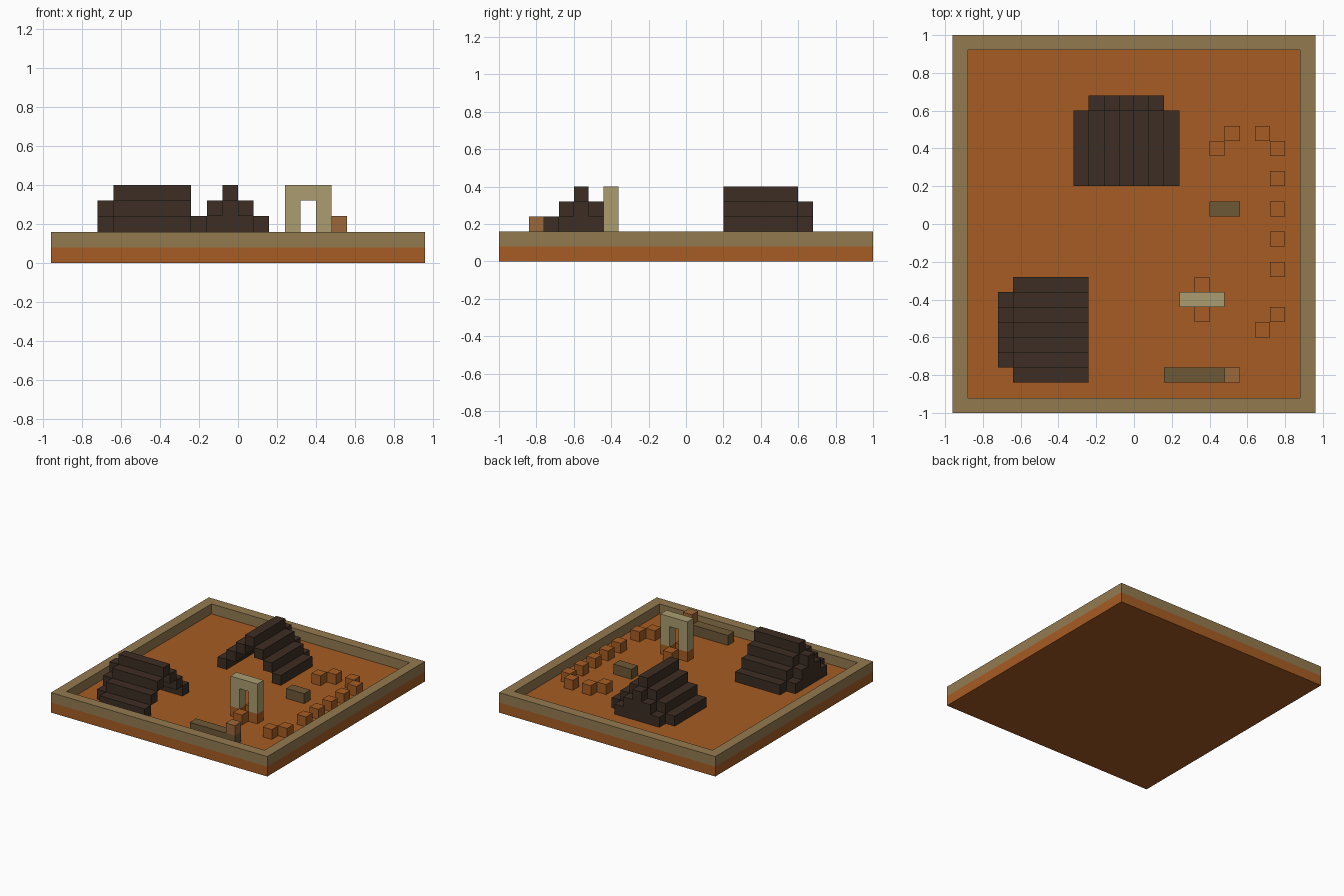
import bpy
import bmesh

if "Cube" in bpy.data.objects:
    bpy.data.objects.remove(bpy.data.objects["Cube"])

U = 0.08  # block size
FLOOR = U


def material(name, rgb):
    """Flat material from 0-255 display colour."""
    lin = [((c / 255 + 0.055) / 1.055) ** 2.4 for c in rgb]
    mat = bpy.data.materials.new(name)
    mat.use_nodes = True
    mat.diffuse_color = (*lin, 1)
    bsdf = mat.node_tree.nodes["Principled BSDF"]
    bsdf.inputs["Base Color"].default_value = (*lin, 1)
    bsdf.inputs["Roughness"].default_value = 0.9
    return mat


clay = material("orange clay", (166, 92, 35))
tan = material("tan wood", (148, 122, 80))
dark = material("dark hide", (60, 45, 36))
bone = material("pale stone", (171, 157, 112))
wood = material("brown wood", (110, 88, 55))
copper = material("light brown", (156, 104, 58))


def blocks(name, mat, boxes):
    """One object from boxes given as (low corner, size in blocks)."""
    bm = bmesh.new()
    for low, size in boxes:
        made = bmesh.ops.create_cube(bm, size=1)
        for v in made["verts"]:
            v.co = [low[i] + (v.co[i] + 0.5) * size[i] * U for i in range(3)]
    mesh = bpy.data.meshes.new(name)
    bm.to_mesh(mesh)
    bm.free()
    mesh.materials.append(mat)
    obj = bpy.data.objects.new(name, mesh)
    bpy.context.collection.objects.link(obj)
    return obj


# Ground slab and raised border
blocks("ground", clay, [((-0.96, -1, 0), (24, 25, 1))])
blocks("border", tan, [
    ((-0.96, -1, FLOOR), (24, 1, 1)),
    ((-0.96, 0.92, FLOOR), (24, 1, 1)),
    ((-0.96, -0.92, FLOOR), (1, 23, 1)),
    ((0.88, -0.92, FLOOR), (1, 23, 1)),
])


def tent(name, location, turn):
    """Stepped shell open at the front (-y) with a stepped back wall."""
    boxes = []
    for level in range(4):
        z = FLOOR + level * U
        reach = 3 - level
        for side in {-reach, reach}:
            boxes.append((((side - 0.5) * U, 0, z), (1, 5, 1)))
        if reach:
            width = 2 * reach - 1
            boxes.append(((-width * U / 2, 5 * U, z), (width, 1, 1)))
    obj = blocks(name, dark, boxes)
    obj.location = (*location, 0)
    obj.rotation_euler.z = turn


tent("back_tent", (-0.04, 0.2), 0)
tent("left_tent", (-0.24, -0.56), 1.5707963)

# Gateway with clay footings
blocks("gate", bone, [
    ((0.24, -0.44, 2 * U), (1, 1, 2)),
    ((0.40, -0.44, 2 * U), (1, 1, 2)),
    ((0.24, -0.44, 4 * U), (3, 1, 1)),
])
blocks("gate_footings", clay, [
    ((x, y, FLOOR), (1, 1, 1))
    for x, y in [(0.24, -0.44), (0.40, -0.44), (0.32, -0.52), (0.32, -0.36)]
])

# Curved row of clay stones
stones = [(0.40, 0.36), (0.48, 0.44), (0.64, 0.44), (0.72, 0.36),
          (0.72, -0.52), (0.64, -0.60)]
stones += [(0.72, 0.20 - 2 * U * i) for i in range(4)]
blocks("stones", clay, [((x, y, FLOOR), (1, 1, 1)) for x, y in stones])

# Low benches and the block on the long one
blocks("short_bench", wood, [((0.40, 0.04, FLOOR), (2, 1, 1))])
blocks("long_bench", wood, [((0.16, -0.84, FLOOR), (5, 1, 1))])
blocks("bench_block", copper, [((0.48, -0.84, 2 * U), (1, 1, 1))])
